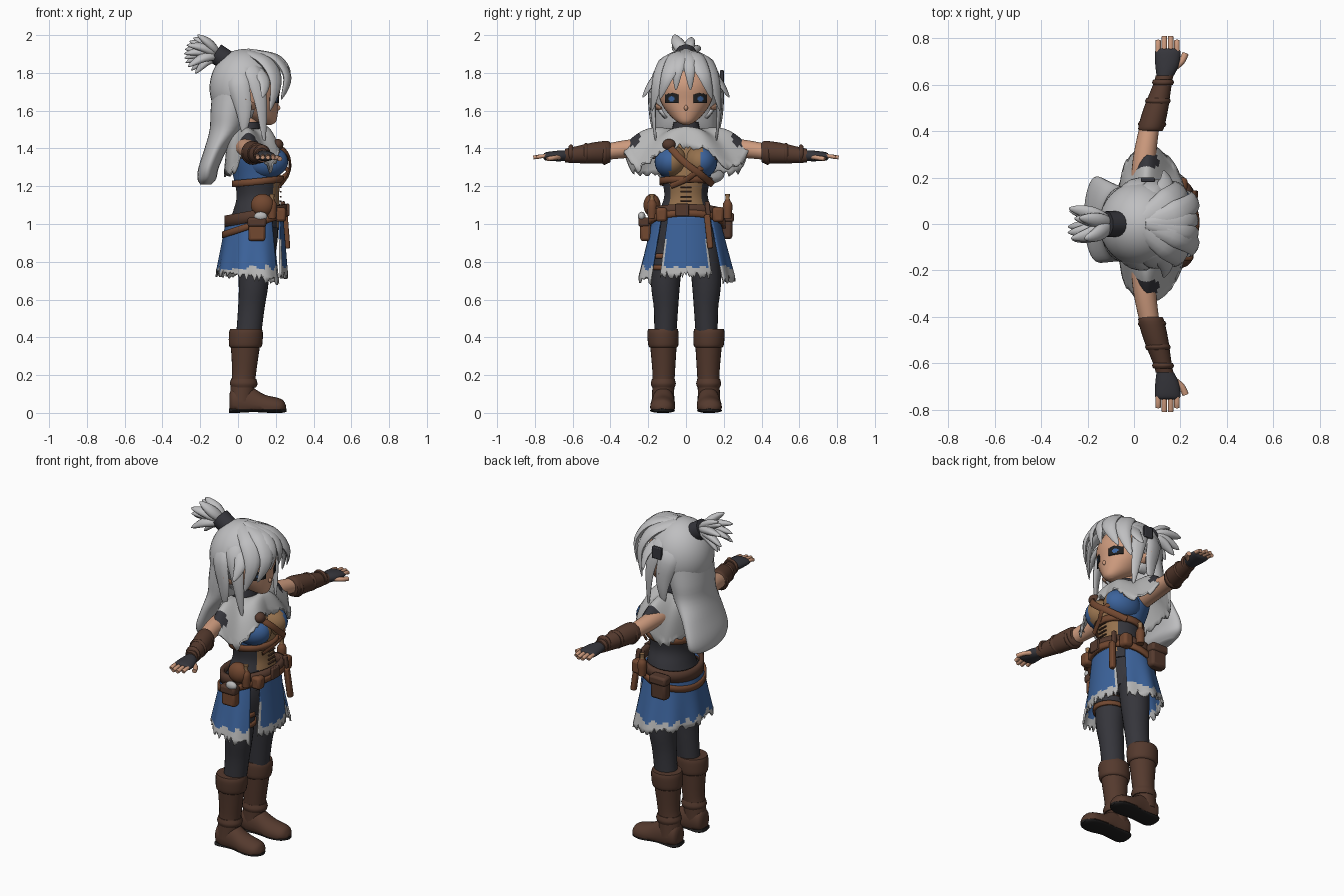
import bpy, bmesh, math, random
from mathutils import Vector

random.seed(4)
if "Cube" in bpy.data.objects:
    bpy.data.objects.remove(bpy.data.objects["Cube"])
TAU = 2 * math.pi


def material(name, rgb):
    m = bpy.data.materials.new(name)
    m.use_nodes = True
    m.diffuse_color = (*rgb, 1)
    m.node_tree.nodes["Principled BSDF"].inputs["Base Color"].default_value = (*rgb, 1)
    return m


HAIR = material("silver hair", (.52, .52, .53))
CLOTH = material("pale torn cloth", (.48, .48, .48))
BLUE = material("blue fabric", (.045, .125, .33))
DARK = material("charcoal fabric", (.036, .036, .044))
BROWN = material("dark brown leather", (.09, .042, .027))
BELT = material("red brown leather", (.17, .065, .03))
TAN = material("tan leather", (.3, .165, .075))
SKIN = material("skin", (.62, .33, .21))
BLACK = material("black rubber", (.015, .014, .014))


def finish(ob, thick=0, bevel=0):
    if thick:
        m = ob.modifiers.new("thickness", "SOLIDIFY")
        m.thickness, m.offset = thick, 0
    if bevel:
        m = ob.modifiers.new("round", "BEVEL")
        m.width, m.segments = bevel, 2
    ob.data.polygons.foreach_set("use_smooth", [True] * len(ob.data.polygons))
    ob.data.set_sharp_from_angle(angle=.9)
    return ob


def surf(name, f, nu, nv, mats, rule=None, wrap=True, caps=False, thick=0):
    """Grid surface from f(u, v); rule maps a face centre to a material slot."""
    cols = nu if wrap else nu + 1
    verts = [f(i / nu, j / nv) for j in range(nv + 1) for i in range(cols)]
    faces = [(j * cols + i, j * cols + (i + 1) % cols,
              (j + 1) * cols + (i + 1) % cols, (j + 1) * cols + i)
             for j in range(nv) for i in range(nu)]
    if caps:
        faces += [tuple(range(cols)), tuple(nv * cols + i for i in range(cols))]
    me = bpy.data.meshes.new(name)
    me.from_pydata(verts, [], faces)
    bm = bmesh.new()
    bm.from_mesh(me)
    bmesh.ops.recalc_face_normals(bm, faces=bm.faces)
    bm.to_mesh(me)
    bm.free()
    for m in mats:
        me.materials.append(m)
    if rule:
        for p in me.polygons:
            p.material_index = rule(p.center)
    ob = bpy.data.objects.new(name, me)
    bpy.context.collection.objects.link(ob)
    return finish(ob, thick)


def spline(pts, k=4):
    pts = [tuple(p) for p in pts]
    q = [pts[0]] + pts + [pts[-1]]
    out = []
    for a, b, c, d in zip(q, q[1:], q[2:], q[3:]):
        for i in range(k):
            t = i / k
            out.append(tuple(y + .5 * t * (z - x + t * (2 * x - 5 * y + 4 * z - w + t * (3 * (y - z) + w - x)))
                             for x, y, z, w in zip(a, b, c, d)))
    return out + [pts[-1]]


def loft(name, rings, mats, axis=2, n=24, k=4, rule=None, floor=-1):
    """Ellipses (position, centre a, centre b, radius a, radius b) along an axis."""
    rr = spline(rings, k)

    def f(u, v):
        t, a, b, ra, rb = rr[round(v * (len(rr) - 1))]
        p = [a + ra * math.cos(TAU * u), b + rb * math.sin(TAU * u)]
        p.insert(axis, t)
        return p[0], p[1], max(p[2], floor)
    return surf(name, f, n, len(rr) - 1, mats, rule, caps=True)


def sweep(name, pts, w, mat, flat=.4, taper=True, centre=(.05, 0, 1.7), n=10):
    """Flattened strand along a path, its flat side turned away from centre."""
    path = [Vector(p) for p in spline(pts, 5)]
    last = len(path) - 1

    def f(u, v):
        j = round(v * last)
        t = (path[min(j + 1, last)] - path[max(j - 1, 0)]).normalized()
        side = t.cross(path[j] - Vector(centre)).normalized()
        r = w * min(1, .5 + 1.5 * v) * (1 - v ** 2.5) + .003 if taper else w
        return path[j] + side * r * math.cos(TAU * u) + side.cross(t) * r * flat * math.sin(TAU * u)
    return surf(name, f, n, last, [mat], caps=True)


def ball(name, loc, size, mats, rule=None):
    def f(u, v):
        r = math.sin(math.pi * (.02 + .96 * v))
        return (loc[0] + size[0] * r * math.cos(TAU * u), loc[1] + size[1] * r * math.sin(TAU * u),
                loc[2] + size[2] * math.cos(math.pi * (.02 + .96 * v)))
    return surf(name, f, 32, 20, mats, rule, caps=True)


def box(name, loc, size, mat, rot=(0, 0, 0)):
    bpy.ops.mesh.primitive_cube_add(size=1, location=loc, rotation=rot)
    ob = bpy.context.object
    ob.name = name
    for v in ob.data.vertices:
        v.co = [c * s for c, s in zip(v.co, size)]
    ob.data.materials.append(mat)
    return finish(ob, bevel=min(size) * .25)


def band(name, c, r, z, slope, h, mat, thick=.02):
    def f(u, v):
        x = r[0] * math.cos(TAU * u)
        return c[0] + x, c[1] + r[1] * math.sin(TAU * u), z + slope * x + h * (v - .5)
    return surf(name, f, 40, 2, [mat], thick=thick)


def mirror(pts, s):
    return [(x, s * y, z) for x, y, z in pts]


# Head, face and collar
loft("head", [(1.525, .165, 0, .012, .015), (1.54, .15, 0, .05, .045), (1.58, .11, 0, .1, .09),
              (1.65, .09, 0, .125, .135), (1.75, .08, 0, .14, .15), (1.86, .06, 0, .1, .1)], [SKIN], n=32)
loft("neck", [(1.42, .04, 0, .06, .06), (1.58, .06, 0, .05, .05)], [SKIN])
loft("collar", [(1.46, .045, 0, .08, .085), (1.54, .055, 0, .06, .065)], [DARK])
ball("nose", (.212, 0, 1.615), (.012, .01, .014), [SKIN])
for s, side in ((1, "left"), (-1, "right")):
    def eye(u, v):
        y, z = .04 + .07 * u, 1.64 + (.055 - .02 * abs(u - .5)) * v
        return .088 + .131 * math.sqrt(1 - (y / .139) ** 2), s * y, z
    surf(side + "_eye", eye, 14, 12, [BLACK, BLUE], lambda c: int(
        ((abs(c.y) - .075) / .014) ** 2 + ((c.z - 1.662) / .015) ** 2 < 1), wrap=False, thick=.006)
    sweep(side + "_ear", mirror([(.08, .13, 1.61), (.06, .17, 1.63), (.04, .2, 1.66)], s), .028, SKIN)

# Hair: crown, long back mass, fringe and side locks
cap = ball("hair_crown", (.03, 0, 1.72), (.175, .178, .2), [HAIR])
bm = bmesh.new()
bm.from_mesh(cap.data)
bmesh.ops.delete(bm, context="FACES", geom=[
    p for p in bm.faces if (c := p.calc_center_median()).z < 1.8 and c.x > .07 or c.z < 1.57])
bm.to_mesh(cap.data)
bm.free()
finish(cap, thick=.012)
loft("back_hair", [(1.77, 0, 0, .13, .165), (1.6, -.04, 0, .105, .165), (1.5, -.06, 0, .09, .16),
                   (1.4, -.115, .01, .062, .175), (1.3, -.155, .02, .054, .185),
                   (1.24, -.165, .03, .05, .165), (1.21, -.17, .03, .03, .11)], [HAIR], n=32)
LOCKS = [(.055, [(.06, .01, 1.91), (.19, .05, 1.88), (.26, .1, 1.78), (.23, .14, 1.66)]),
         (.06, [(.04, .03, 1.91), (.15, .1, 1.86), (.2, .15, 1.75), (.17, .18, 1.6)]),
         (.05, [(.02, .05, 1.89), (.08, .15, 1.8), (.12, .175, 1.65), (.14, .16, 1.43)]),
         (.06, [(-.02, .08, 1.86), (0, .165, 1.75), (.03, .18, 1.6), (.03, .17, 1.47)]),
         (.035, [(.1, .12, 1.83), (.14, .18, 1.75), (.13, .23, 1.67)])]
for s, side in ((1, "left"), (-1, "right")):
    for w, pts in LOCKS:
        sweep(side + "_hair_lock", mirror(pts, s), w, HAIR)
for y in (-.045, .02):
    sweep("fringe_lock", [(.05, 0, 1.92), (.2, y * .6, 1.885), (.265, y, 1.81), (.255, y * 1.2, 1.71)], .04, HAIR)
box("hair_clip", (.06, .19, 1.78), (.06, .02, .07), DARK)

# Topknot
sweep("hair_tie", [(-.06, 0, 1.865), (-.12, 0, 1.905)], .055, DARK, flat=1, taper=False, centre=(0, 0, 0), n=20)
for i in range(11):
    a = -.9 + 1.9 * i / 10
    y = .07 * math.sin(i * 2.4)
    tip = (-.13 - .155 * math.cos(a), y, 1.895 + .125 * math.sin(a))
    mid = (-.115 - .08 * math.cos(a), y * .7, 1.91 + .06 * math.sin(a))
    sweep("topknot_lock", [(-.1, 0, 1.895), mid, tip], .036, HAIR, flat=.7, centre=(-.1, .3, 1.2))


# Torso with tan front panel, dark waist and blue top
def torso_rule(c):
    if c.x > .12 and abs(c.y) < .085:
        return 1
    return 2 if c.z < 1.22 else 0


loft("torso", [(.98, .085, 0, .14, .165), (1.07, .1, 0, .125, .14), (1.15, .105, 0, .112, .115),
               (1.25, .1, 0, .125, .13), (1.35, .075, 0, .13, .15), (1.43, .045, 0, .1, .15),
               (1.49, .04, 0, .06, .07)], [BLUE, TAN, DARK], n=48, k=6, rule=torso_rule)
for s, side in ((1, "left"), (-1, "right")):
    ball(side + "_bust", (.15, s * .078, 1.33), (.115, .088, .088), [BLUE, TAN],
         lambda c: int(abs(c.y) < .085 and c.x > .15))
band("underbust_strap", (.105, 0), (.128, .13), 1.225, .1, .035, BELT)
ribs = (.05, 0, 1.3)
sweep("chest_strap", [(.13, -.12, 1.45), (.245, -.07, 1.39), (.275, 0, 1.32), (.255, .08, 1.26), (.17, .14, 1.21)],
      .018, BELT, taper=False, centre=ribs)
sweep("cross_strap", [(.2, .15, 1.35), (.265, .06, 1.28), (.25, 0, 1.235), (.22, -.08, 1.2)],
      .015, BELT, taper=False, centre=ribs)
ball("cape_clasp", (.21, -.09, 1.42), (.03, .035, .03), [BROWN])
for i in range(5):
    box("corset_lace", (.226, 0, 1.12 + i * .025), (.01, .06, .007), BROWN)

# Torn shoulder cape
HEM = spline([(.2, 0, 1.42), (.22, .12, 1.38), (.17, .26, 1.29), (.06, .34, 1.4),
              (-.03, .27, 1.27), (-.06, .15, 1.27), (-.07, 0, 1.27)], 8)
torn = [random.uniform(-.022, .022) for _ in range(97)]


def cape(u, v):
    d = abs(2 * u - 1)
    s = 1 if u < .5 else -1
    hx, hy, hz = HEM[round((1 - d) * (len(HEM) - 1))]
    a = TAU * u
    nx, ny = .045 + .08 * math.cos(a), .09 * math.sin(a)
    z = 1.5 + (hz - 1.5) * v + .045 * math.sin(math.pi * v) + (torn[round(u * 96)] if v > .95 else 0)
    out = 1 + (torn[round(u * 96)] if v > .95 else 0)
    return nx + (hx - nx) * v, (ny + (s * hy - ny) * v) * out, z


surf("shoulder_cape", cape, 96, 16, [CLOTH, DARK], lambda c: int(
    abs(c.x - .05) < .05 and .24 < abs(c.y) < .3 and c.z > 1.38), thick=.01)

# Arms, bracers, gloves and fingers
for s, side in ((1, "left"), (-1, "right")):
    def arm(name, rings, mat):
        loft(side + name, [(s * r[0], *r[1:]) for r in rings], [mat], axis=1)
    arm("_upper_arm", [(.1, .04, 1.4, .06, .06), (.28, .045, 1.4, .05, .05), (.44, .07, 1.38, .042, .042)], SKIN)
    arm("_bracer", [(.4, .072, 1.38, .05, .05), (.42, .075, 1.38, .056, .06), (.5, .095, 1.375, .053, .055),
                    (.6, .122, 1.365, .04, .042), (.64, .132, 1.362, .038, .036)], BROWN)
    for y, x, r in ((.43, .078, .061), (.53, .103, .055), (.61, .125, .047)):
        arm("_bracer_strap", [(y - .012, x, 1.375, r - .006, r - .006), (y, x, 1.374, r, r),
                              (y + .012, x, 1.372, r - .006, r - .006)], BROWN)
    arm("_glove", [(.62, .13, 1.362, .03, .028), (.68, .142, 1.36, .05, .028), (.74, .145, 1.358, .055, .022),
                   (.755, .145, 1.357, .045, .012)], DARK)
    for i in range(4):
        x = .104 + .027 * i
        end = .8 + (.008 if i in (1, 2) else -.01)
        sweep(side + "_finger", mirror([(x, .73, 1.36), (x, .77, 1.358), (x, end, 1.352)], s),
              .012, SKIN, flat=.9, taper=False, centre=(x, 0, -9))
    sweep(side + "_thumb", mirror([(.17, .67, 1.355), (.205, .7, 1.35), (.222, .735, 1.345)], s),
          .014, SKIN, flat=.9, taper=False, centre=(0, 0, -9))

# Skirt wrapped round the back, with a torn pale hem
tatter = [random.uniform(-.022, .022) for _ in range(81)]


def skirt(u, v):
    a = .87 + (TAU - 1.74) * u
    fold = 1 + .03 * v * math.sin(9 * a)
    hem = .715 - .025 * math.cos(a)
    return (.085 + (.14 + .055 * v) * math.cos(a) * fold, (.17 + .08 * v) * math.sin(a) * fold,
            1.04 + (hem - 1.04) * v + (tatter[round(u * 80)] if v > .97 else 0))


def panel(u, v):
    y = (2 * u - 1) * (.095 + .04 * v)
    return .235 + .025 * v - 2 * y * y, y, 1.04 - .31 * v + (tatter[round(u * 40)] if v > .97 else 0)


surf("skirt", skirt, 80, 26, [BLUE, CLOTH], lambda c: int(c.z < .768 + .014 * math.sin(70 * (c.y + c.x))),
     wrap=False, thick=.01)
surf("skirt_front_panel", panel, 40, 26, [BLUE, CLOTH], lambda c: int(
    c.z < .77 + .01 * math.sin(90 * c.y) or c.z < .92 and abs(c.y) > .083 + .13 * (1.04 - c.z)),
    wrap=False, thick=.01)
loft("shorts", [(.82, .085, 0, .11, .17), (.92, .085, 0, .125, .18), (1.02, .085, 0, .13, .16)], [DARK])

# Belts, buckle, pouches and scabbard
band("main_belt", (.095, 0), (.155, .185), 1.045, .2, .06, BROWN, .025)
band("hip_belt", (.09, 0), (.165, .2), 1.0, .35, .035, BELT, .02)
box("belt_buckle", (.262, -.02, 1.075), (.02, .07, .065), BROWN)
ball("right_round_pouch", (.13, -.18, 1.1), (.062, .045, .06), [BELT])
box("right_pouch", (.1, -.215, .97), (.09, .055, .12), BELT)
box("right_pouch_flap", (.1, -.222, 1.01), (.1, .06, .05), BROWN)
ball("right_charm", (.12, -.235, 1.04), (.035, .02, .025), [CLOTH])
box("right_front_pouch", (.225, -.13, 1.05), (.06, .06, .075), BELT)
box("left_pouch", (.02, .215, .99), (.1, .06, .14), BROWN)
box("left_pouch_flap", (.02, .222, 1.035), (.11, .065, .05), BROWN)
box("left_front_pouch", (.2, .17, 1.05), (.06, .06, .08), BELT)
for name, y, x in (("potion_bottle", -.18, .18), ("left_bottle", .22, .14)):
    loft(name, [(1.03, x, y, .022, .022), (1.1, x, y, .026, .026), (1.13, x, y, .012, .012),
                (1.16, x, y, .014, .014)], [BELT, TAN], n=14, rule=lambda c: int(c.z > 1.13))
box("knife_scabbard", (.255, .12, .96), (.03, .032, .18), BELT, (.1, -.08, 0))
box("knife_handle", (.24, .115, 1.08), (.025, .025, .08), BROWN, (.1, -.08, 0))

# Legs and boots
for s, side in ((1, "left"), (-1, "right")):
    def leg(name, rings, mat, **kw):
        loft(side + name, [(z, x, s * y, rx, ry) for z, x, y, rx, ry in rings], [mat], **kw)
    leg("_leg", [(.95, .08, .09, .1, .088), (.7, .083, .108, .08, .078), (.55, .07, .106, .07, .064),
                 (.4, .055, .11, .066, .058)], DARK)
    leg("_boot_shaft", [(.06, .02, .122, .062, .06), (.14, .025, .12, .064, .058), (.22, .033, .118, .064, .06),
                        (.38, .04, .12, .08, .072)], BROWN)
    leg("_boot_cuff", [(.345, .04, .12, .078, .07), (.36, .04, .12, .088, .08), (.42, .042, .122, .09, .083),
                       (.445, .042, .122, .084, .078)], BROWN)
    leg("_ankle_strap", [(.135, .03, .12, .066, .06), (.155, .03, .12, .073, .066), (.18, .03, .12, .066, .06)], BROWN)

    def shoe(name, rings, mat, floor):
        loft(side + name, [(x, s * y, z, ry, rz) for x, y, z, ry, rz in rings], [mat], axis=0, floor=floor)
    shoe("_foot", [(-.045, .12, .06, .03, .04), (-.025, .12, .06, .055, .075), (.06, .12, .05, .06, .09),
                   (.14, .123, .035, .066, .062), (.21, .126, .03, .062, .05), (.24, .126, .03, .045, .035),
                   (.255, .126, .025, .018, .012)], BROWN, .016)
    shoe("_sole", [(-.047, .12, .012, .04, .012), (-.02, .12, .012, .06, .013), (.08, .12, .014, .056, .01),
                   (.17, .125, .012, .066, .012), (.23, .126, .012, .052, .012), (.257, .126, .014, .02, .008)], BLACK, 0)
for z in (.77, .83):
    band("thigh_strap", (.084, -.106), (.09, .087), z, 0, .025, BELT, .012)
